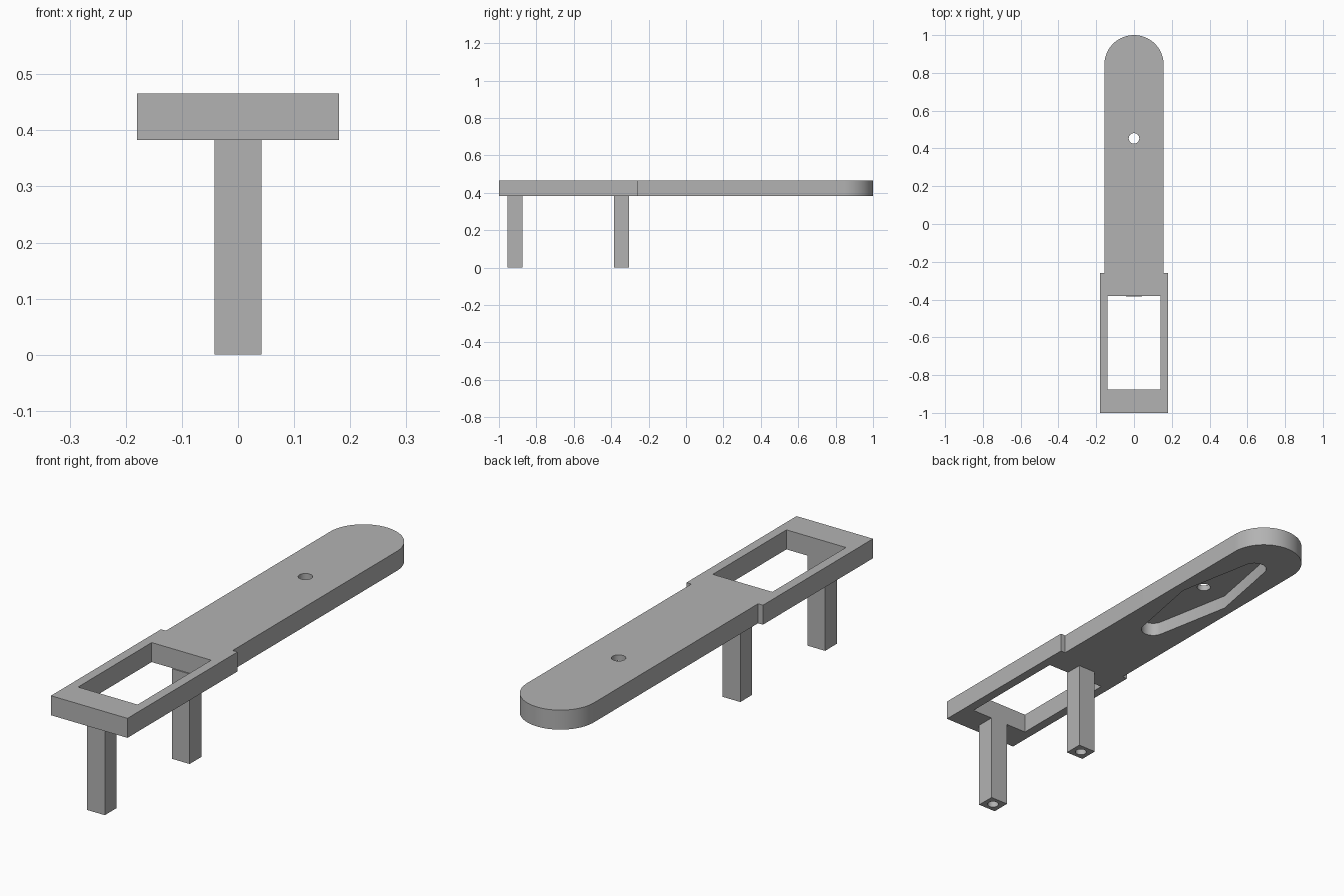
import bpy, bmesh, math

if "Cube" in bpy.data.objects:
    bpy.data.objects.remove(bpy.data.objects["Cube"], do_unlink=True)

BOTTOM, TOP = 0.383, 0.466

grey = bpy.data.materials.new("plain grey")
grey.use_nodes = True
colour = (0.45, 0.45, 0.45, 1)
grey.diffuse_color = colour
grey.node_tree.nodes["Principled BSDF"].inputs["Base Color"].default_value = colour


def arc(cx, cy, r, start, end, n):
    """Points on an arc, angles in degrees."""
    angles = [math.radians(start + (end - start) * i / n) for i in range(n + 1)]
    return [(cx + r * math.cos(a), cy + r * math.sin(a)) for a in angles]


def rect(x, y0, y1):
    return [(-x, y0), (x, y0), (x, y1), (-x, y1)]


def circle(cx, cy, r, n=32):
    return arc(cx, cy, r, 0, 360, n)[:-1]


def prism(name, outline, z0, z1):
    """Extrude a counter-clockwise outline between two heights."""
    bm = bmesh.new()
    base = bm.faces.new([bm.verts.new((x, y, z0)) for x, y in outline])
    top = bmesh.ops.extrude_face_region(bm, geom=[base])["geom"]
    for v in top:
        if isinstance(v, bmesh.types.BMVert):
            v.co.z = z1
    bmesh.ops.recalc_face_normals(bm, faces=bm.faces)
    mesh = bpy.data.meshes.new(name)
    bm.to_mesh(mesh)
    bm.free()
    mesh.materials.append(grey)
    obj = bpy.data.objects.new(name, mesh)
    bpy.context.collection.objects.link(obj)
    return obj


def select(obj):
    bpy.ops.object.select_all(action="DESELECT")
    obj.select_set(True)
    bpy.context.view_layer.objects.active = obj


def cut(obj, outline, z0, z1):
    """Subtract a prism and discard the cutter."""
    cutter = prism("cutter", outline, z0, z1)
    cutter.hide_render = True
    select(obj)
    mod = obj.modifiers.new("cut", "BOOLEAN")
    mod.operation = "DIFFERENCE"
    mod.solver = "EXACT"
    mod.object = cutter
    bpy.ops.object.modifier_apply(modifier=mod.name)
    bpy.data.objects.remove(cutter, do_unlink=True)


def smooth(obj):
    select(obj)
    bpy.ops.object.shade_smooth_by_angle(angle=math.radians(25))


# Arm plate: wide frame in front, narrower round-ended arm behind
W, N, STEP = 0.18, 0.157, -0.26
outline = [(-N, STEP), (-W, STEP), (-W, -1), (W, -1), (W, STEP), (N, STEP)]
outline += arc(0, 1 - N, N, 0, 180, 48)
plate = prism("arm_plate", outline, BOTTOM, TOP)

# Rectangular window in the frame
cut(plate, rect(0.14, -0.875, -0.38), 0.3, 0.6)

# Diamond-like pocket underneath, rounded at both ends
MID, R, REACH, HALF = 0.453, 0.05, 0.328, 0.113
tilt = math.degrees(math.acos(R / math.hypot(HALF, REACH)) - math.atan2(REACH, HALF))
tilt = abs(90 - math.degrees(math.atan2(HALF, REACH)
                             + math.acos(R / math.hypot(HALF, REACH))))
turn = 90 - math.degrees(math.acos(R / math.hypot(HALF, REACH))
                         - math.atan2(HALF, REACH)) - 0
lean = math.degrees(math.atan2(HALF, REACH)
                    - math.asin(R / math.hypot(HALF, REACH)))
pocket = [(HALF, MID)] + arc(0, MID + REACH, R, lean, 180 - lean, 20)
pocket += [(-HALF, MID)] + arc(0, MID - REACH, R, 180 + lean, 360 - lean, 20)
cut(plate, pocket, 0.3, 0.441)

# Screw hole through the pocket floor
cut(plate, circle(0, MID, 0.028), 0.3, 0.6)
smooth(plate)

# Square legs with a screw hole in each foot
for name, y in (("front_leg", -0.915), ("rear_leg", -0.345)):
    leg = prism(name, rect(0.042, y - 0.04, y + 0.04), 0, BOTTOM)
    cut(leg, circle(0, y, 0.023, 24), -0.1, 0.25)
    smooth(leg)
